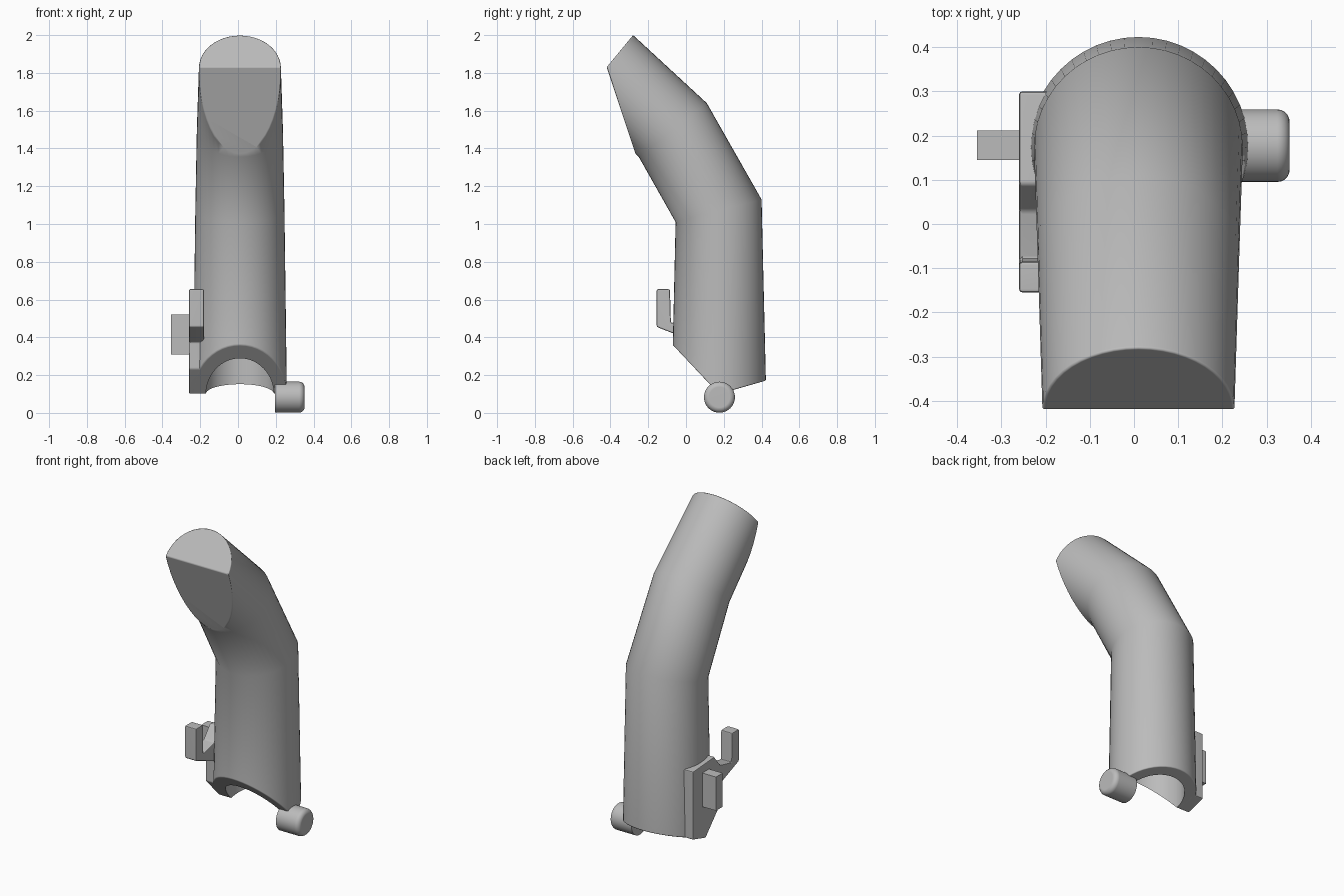
import bpy, bmesh, math
from mathutils import Vector, Matrix

if "Cube" in bpy.data.objects:
    bpy.data.objects.remove(bpy.data.objects["Cube"])

SIDES = 48
CX = 0.01      # tube centre line in x

grey = bpy.data.materials.new("plain grey")
grey.use_nodes = True
grey.diffuse_color = (0.5, 0.5, 0.5, 1)
grey.node_tree.nodes["Principled BSDF"].inputs["Base Color"].default_value = (0.5, 0.5, 0.5, 1)


def make_object(name, bm):
    bmesh.ops.recalc_face_normals(bm, faces=bm.faces[:])
    mesh = bpy.data.meshes.new(name)
    bm.to_mesh(mesh)
    bm.free()
    mesh.materials.append(grey)
    obj = bpy.data.objects.new(name, mesh)
    bpy.context.collection.objects.link(obj)
    return obj


def activate(obj):
    bpy.ops.object.select_all(action='DESELECT')
    obj.select_set(True)
    bpy.context.view_layer.objects.active = obj


def add_bevel(obj, width, segments=3):
    mod = obj.modifiers.new("rounded_edges", 'BEVEL')
    mod.width = width
    mod.segments = segments
    mod.limit_method = 'ANGLE'
    mod.angle_limit = math.radians(37)


def finish(obj):
    activate(obj)
    for mod in list(obj.modifiers):
        bpy.ops.object.modifier_apply(modifier=mod.name)
    bpy.ops.object.shade_smooth_by_angle(angle=math.radians(35))
    obj.modifiers.new("clean_shading", 'WEIGHTED_NORMAL').keep_sharp = True


def add_ring(bm, front, back, half_width):
    f, b = Vector((CX, *front)), Vector((CX, *back))
    centre, u = (f + b) / 2, (b - f) / 2
    ring = []
    for i in range(SIDES):
        a = math.tau * i / SIDES
        ring.append(bm.verts.new(centre + u * math.cos(a) + Vector((half_width * math.sin(a), 0, 0))))
    return ring


def bridge(bm, low, high):
    for i in range(SIDES):
        j = (i + 1) % SIDES
        bm.faces.new((low[i], low[j], high[j], high[i]))


def slice_off(bm, point, normal):
    # remove what lies beyond the plane and close the cut with a flat face
    cut = bmesh.ops.bisect_plane(bm, geom=bm.verts[:] + bm.edges[:] + bm.faces[:], dist=1e-4,
                                 plane_co=(0, *point), plane_no=Vector((0, *normal)).normalized(),
                                 clear_outer=True)
    edges = [e for e in cut["geom_cut"] if isinstance(e, bmesh.types.BMEdge)]
    bmesh.ops.holes_fill(bm, edges=edges, sides=0)


# Bent tube: tip section first, with its flat front
bm = bmesh.new()
upper = add_ring(bm, (-0.25, 1.355), (0.11, 1.64), 0.228)
tip = add_ring(bm, (-0.56, 1.66), (-0.28, 2.0), 0.217)
bridge(bm, upper, tip)
bm.faces.new(tip)
bm.normal_update()
# keep the lower ring open while the tip is cut
slice_off(bm, (-0.42, 1.83), (-0.45, -0.15))

# Middle and lower sections
middle = add_ring(bm, (-0.055, 1.01), (0.40, 1.13), 0.236)
base = add_ring(bm, (-0.078, 0.0), (0.427, 0.0), 0.25)
bridge(bm, middle, upper)
bridge(bm, base, middle)
bm.faces.new(base)

# Two slanted planes form the bottom
slice_off(bm, (0.175, 0.1), (-0.26, -0.245))
slice_off(bm, (0.175, 0.1), (0.07, -0.245))
bmesh.ops.remove_doubles(bm, verts=bm.verts[:], dist=0.004)
tube = make_object("bent_tube", bm)
add_bevel(tube, 0.02)

# Bore opening at the bottom
bm = bmesh.new()
bmesh.ops.create_cone(bm, cap_ends=True, segments=64, radius1=0.18, radius2=0.18, depth=1.15,
                      matrix=Matrix.Translation((CX, 0.177, 0.375)))
bore = make_object("bore_cutter", bm)
bore.hide_render = True
bore.hide_set(True)
cut = tube.modifiers.new("bore", 'BOOLEAN')
cut.operation = 'DIFFERENCE'
cut.solver = 'EXACT'
cut.object = bore
finish(tube)
bpy.data.objects.remove(bore)

# Hinge barrel on the left, rounded at its outer end
bm = bmesh.new()
bmesh.ops.create_cone(bm, cap_ends=True, segments=40, radius1=0.082, radius2=0.082, depth=0.157,
                      matrix=Matrix.Translation((0.2735, 0.177, 0.083)) @ Matrix.Rotation(math.pi / 2, 4, 'Y'))
rim = [e for e in bm.edges if all(v.co.x > 0.3 for v in e.verts)]
bmesh.ops.bevel(bm, geom=rim, offset=0.028, segments=5, profile=0.5, affect='EDGES')
finish(make_object("hinge_barrel", bm))

# Side plate with the upright hook
outline = [(0.30, 0.136), (0.175, 0.1), (0.05, 0.233), (0.05, 0.375), (-0.155, 0.455),
           (-0.155, 0.655), (-0.085, 0.655), (-0.08, 0.475), (0.03, 0.5), (0.09, 0.575), (0.30, 0.56)]
bm = bmesh.new()
face = bm.faces.new([bm.verts.new((-0.26, y, z)) for y, z in outline])
grown = bmesh.ops.extrude_face_region(bm, geom=[face])
bmesh.ops.translate(bm, vec=(0.08, 0, 0),
                    verts=[v for v in grown["geom"] if isinstance(v, bmesh.types.BMVert)])
plate = make_object("hook_plate", bm)
add_bevel(plate, 0.008, 2)
finish(plate)

# Square peg on the plate
bm = bmesh.new()
bmesh.ops.create_cube(bm, size=1, matrix=Matrix.Translation((-0.3, 0.178, 0.415))
                      @ Matrix.Diagonal((0.11, 0.066, 0.21, 1)))
finish(make_object("side_peg", bm))
